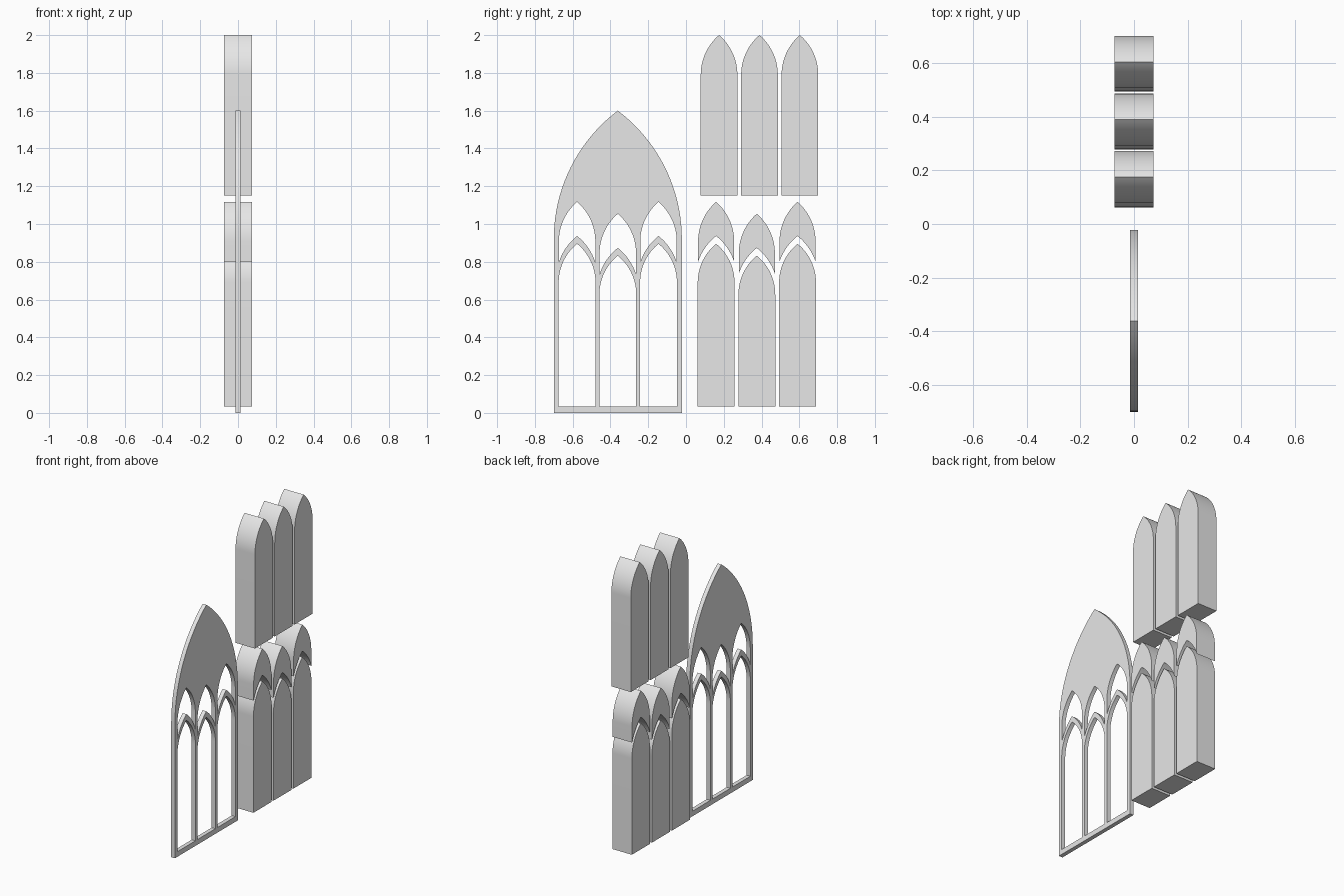
import bpy, bmesh, math

if "Cube" in bpy.data.objects:
    bpy.data.objects.remove(bpy.data.objects["Cube"])

stone = bpy.data.materials.new("pale grey")
stone.diffuse_color = (0.8, 0.8, 0.8, 1)
stone.use_nodes = True
stone.node_tree.nodes["Principled BSDF"].inputs["Base Color"].default_value = stone.diffuse_color


def pointed_arc(y, w, spring, rise, n=20):
    """Two circular arcs meeting in a point, from right springing to left springing."""
    r = (w * w + rise * rise) / (2 * w)
    end = math.asin(rise / r)
    half = [(r * math.cos(end * i / n) - (r - w), r * math.sin(end * i / n)) for i in range(n + 1)]
    return ([(y + a, spring + b) for a, b in half] +
            [(y - a, spring + b) for a, b in reversed(half[:-1])])


def lancet(y, w, bottom, spring, apex):
    return [(y - w, bottom), (y + w, bottom)] + pointed_arc(y, w, spring, apex - spring)


def crest(y, w, apex, n=16):
    """Pointed top light whose underside is hollowed by a wider pointed arch."""
    cy, cz, r = 0.179, apex - 0.4075, 0.289
    a0, a1 = math.acos((w + cy) / r), math.acos(cy / r)
    half = []
    for i in range(n + 1):
        a = a0 + (a1 - a0) * i / n
        half.append((r * math.cos(a) - cy, cz + r * math.sin(a)))
    under = [(y - a, z) for a, z in half] + [(y + a, z) for a, z in reversed(half[:-1])]
    return under + pointed_arc(y, w, apex - 0.21, 0.21)


def slab(name, loops, half_depth):
    """Fill outline loops (first is outer, others holes) in the YZ plane and extrude along X."""
    bm = bmesh.new()
    for loop in loops:
        vs = [bm.verts.new((-half_depth, y, z)) for y, z in loop]
        for i, v in enumerate(vs):
            bm.edges.new((v, vs[(i + 1) % len(vs)]))
    bmesh.ops.triangle_fill(bm, use_beauty=True, edges=bm.edges[:], normal=(1, 0, 0))
    ext = bmesh.ops.extrude_face_region(bm, geom=bm.faces[:], use_keep_orig=True)
    moved = [g for g in ext["geom"] if isinstance(g, bmesh.types.BMVert)]
    bmesh.ops.translate(bm, vec=(2 * half_depth, 0, 0), verts=moved)
    bmesh.ops.recalc_face_normals(bm, faces=bm.faces[:])
    mesh = bpy.data.meshes.new(name)
    bm.to_mesh(mesh)
    bm.free()
    mesh.materials.append(stone)
    ob = bpy.data.objects.new(name, mesh)
    bpy.context.collection.objects.link(ob)
    bpy.ops.object.select_all(action='DESELECT')
    ob.select_set(True)
    bpy.context.view_layer.objects.active = ob
    bpy.ops.object.shade_smooth_by_angle(angle=math.radians(25))
    return ob


STEP = 0.2155
DROP = (0, 0.063, 0)   # the middle light sits lower

# window frame with three lower lights and three crest openings
centre = -0.361
outline = lancet(centre, 0.339, 0, 0.92, 1.6)
holes = []
for i, d in enumerate(DROP):
    y = centre + (i - 1) * STEP
    holes.append(lancet(y, 0.0975, 0.035, 0.69 - d, 0.895 - d))
    holes.append(crest(y, 0.0965, 1.117 - d))
slab("window_frame", [outline] + holes, 0.014)

# loose solid pieces matching the openings
DEPTH = 0.073
for i, d in enumerate(DROP):
    y = 0.375 + (i - 1) * STEP
    slab(f"lower_light_{i + 1}", [lancet(y, 0.0975, 0.035, 0.69 - d, 0.895 - d)], DEPTH)
    slab(f"crest_light_{i + 1}", [crest(y, 0.0955, 1.117 - d)], DEPTH)
    # tall plain lancets above
    slab(f"tall_lancet_{i + 1}", [lancet(0.389 + (i - 1) * 0.214, 0.097, 1.15, 1.79, 2.0)], DEPTH)
